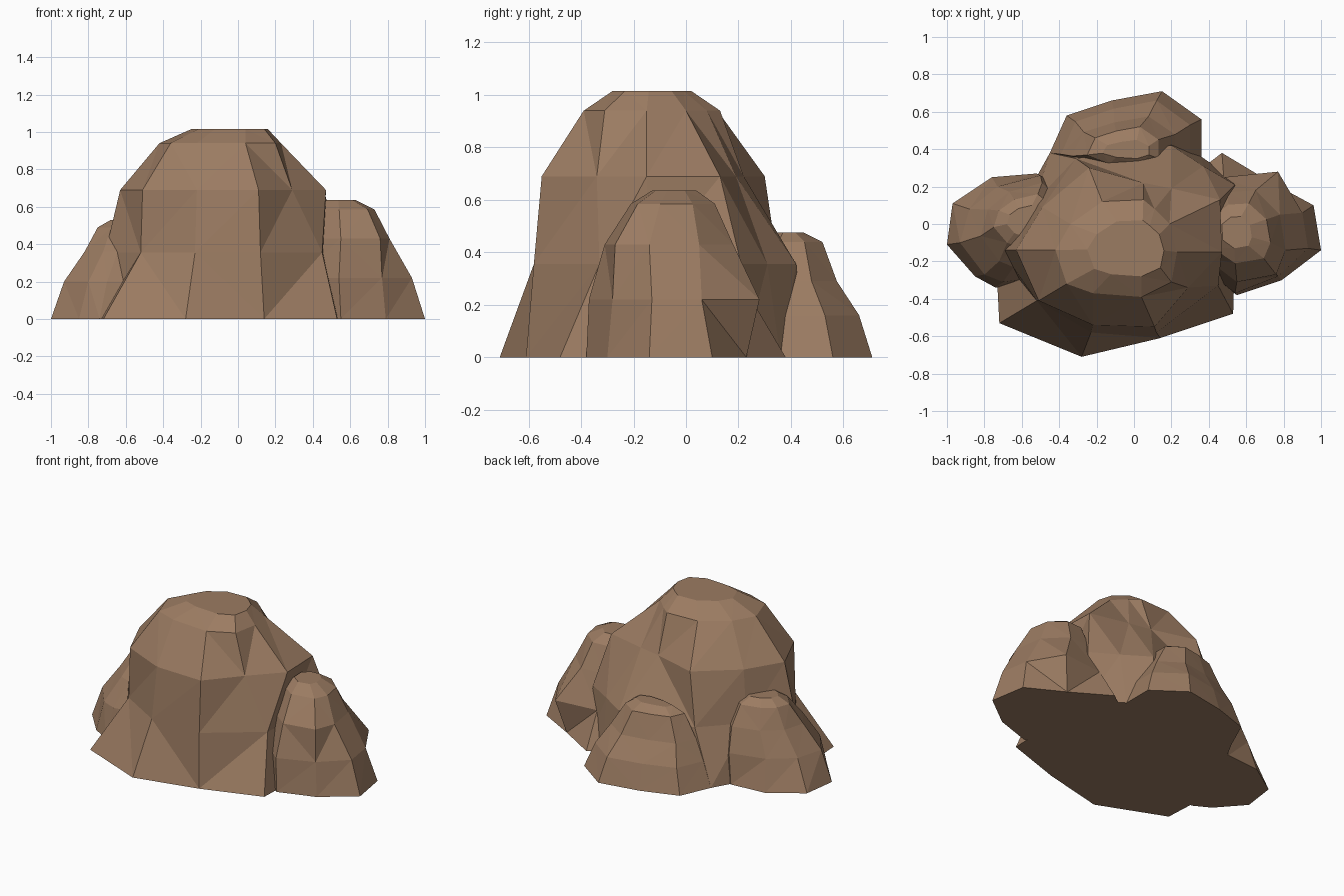
import bpy
import bmesh

# Remove the default cube only
cube = bpy.data.objects.get("Cube")
if cube:
    bpy.data.objects.remove(cube, do_unlink=True)

# Single stone colour
stone = bpy.data.materials.new("brown_stone")
stone_colour = (0.33, 0.2, 0.122, 1)
stone.diffuse_color = stone_colour
stone.use_nodes = True
for node in stone.node_tree.nodes:
    if node.type == "BSDF_PRINCIPLED":
        node.inputs["Base Color"].default_value = stone_colour
        node.inputs["Roughness"].default_value = 0.9


def fitted(outline, x_range, y_range):
    """Squeeze an outline into a new rectangle to make a higher, narrower one."""
    def remap(values, target):
        low, high = min(values), max(values)
        start, end = target
        return [start + (v - low) / (high - low) * (end - start) for v in values]

    xs = remap([point[0] for point in outline], x_range)
    ys = remap([point[1] for point in outline], y_range)
    return list(zip(xs, ys))


def boulder(name, levels):
    """Loft a faceted, closed boulder through (height, outline) levels."""
    bm = bmesh.new()
    rings = []
    for height, outline in levels:
        rings.append([bm.verts.new((x, y, height)) for x, y in outline])
    count = len(rings[0])
    for lower, upper in zip(rings, rings[1:]):
        for i in range(count):
            j = (i + 1) % count
            bm.faces.new((lower[i], lower[j], upper[j], upper[i]))

    # Split the sides into facets, then close the base and the flat top
    bmesh.ops.triangulate(bm, faces=bm.faces[:], quad_method="SHORT_EDGE")
    bm.faces.new(list(reversed(rings[0])))
    bm.faces.new(rings[-1])
    bmesh.ops.recalc_face_normals(bm, faces=bm.faces[:])

    mesh = bpy.data.meshes.new(name)
    bm.to_mesh(mesh)
    bm.free()
    mesh.materials.append(stone)
    obj = bpy.data.objects.new(name, mesh)
    bpy.context.collection.objects.link(obj)
    return obj


# Main boulder: outlines run counter-clockwise from the front corner at -x
main_foot = [(-.72, -.53), (-.28, -.71), (.14, -.61), (.53, -.48), (.54, -.15),
             (.56, .22), (.36, .36), (.2, .45), (-.45, .38), (-.55, .2), (-.74, -.14)]
main_waist = [(-.52, -.41), (-.23, -.58), (.12, -.58), (.45, -.33), (.46, -.14),
              (.54, .21), (.37, .31), (.2, .42), (-.31, .35), (-.53, .12), (-.71, -.14)]
main_shoulder = [(-.51, -.41), (-.22, -.54), (.11, -.55), (.29, -.34), (.47, -.15),
                 (.46, .13), (.2, .19), (.05, .22), (-.24, .3), (-.49, .09), (-.63, -.14)]
main_crown = [(-.36, -.32), (-.22, -.37), (.04, -.39), (.2, -.31), (.23, -.15),
              (.19, 0), (.11, .08), (.05, .13), (-.17, .12), (-.34, 0), (-.42, -.14)]
boulder("main_boulder", [
    (0, main_foot),
    (.355, main_waist),
    (.69, main_shoulder),
    (.94, main_crown),
    (1.015, fitted(main_crown, (-.25, .16), (-.28, .02))),
])

# Boulder on the +x side, with a belly that overhangs at the back
left_foot = [(1, -.14), (.96, .1), (.72, .23), (.47, .38),
             (.3, .25), (.3, -.2), (.55, -.38), (.79, -.3)]
left_belly = [(.93, -.13), (.9, .06), (.77, .28), (.48, .25),
              (.33, .15), (.33, -.2), (.54, -.37), (.77, -.28)]
left_shoulder = [(.81, -.14), (.78, .05), (.65, .18), (.5, .17),
                 (.37, .06), (.38, -.18), (.55, -.31), (.76, -.27)]
boulder("left_boulder", [
    (0, left_foot),
    (.22, left_belly),
    (.43, left_shoulder),
    (.585, fitted(left_shoulder, (.41, .73), (-.21, .11))),
    (.635, fitted(left_shoulder, (.47, .63), (-.13, .04))),
])

# Boulder on the -x side
right_foot = [(-1, -.11), (-.85, -.28), (-.74, -.34), (-.42, -.3),
              (-.4, .2), (-.52, .27), (-.76, .25), (-.97, .11)]
right_belly = [(-.93, -.1), (-.8, -.27), (-.7, -.31), (-.42, -.27),
               (-.42, .18), (-.5, .26), (-.73, .2), (-.88, .08)]
boulder("right_boulder", [
    (0, right_foot),
    (.2, right_belly),
    (.36, fitted(right_belly, (-.82, -.43), (-.23, .22))),
    (.49, fitted(right_belly, (-.75, -.47), (-.12, .16))),
    (.53, fitted(right_belly, (-.68, -.52), (-.06, .1))),
])

# Boulder at the back
back_foot = [(-.45, .38), (-.2, .28), (.15, .25), (.36, .34),
             (.36, .56), (.15, .71), (-.12, .66), (-.36, .58)]
boulder("back_boulder", [
    (0, back_foot),
    (.16, fitted(back_foot, (-.39, .3), (.26, .66))),
    (.29, fitted(back_foot, (-.33, .22), (.28, .575))),
    (.44, fitted(back_foot, (-.25, .13), (.31, .52))),
    (.475, fitted(back_foot, (-.17, .08), (.35, .45))),
])
